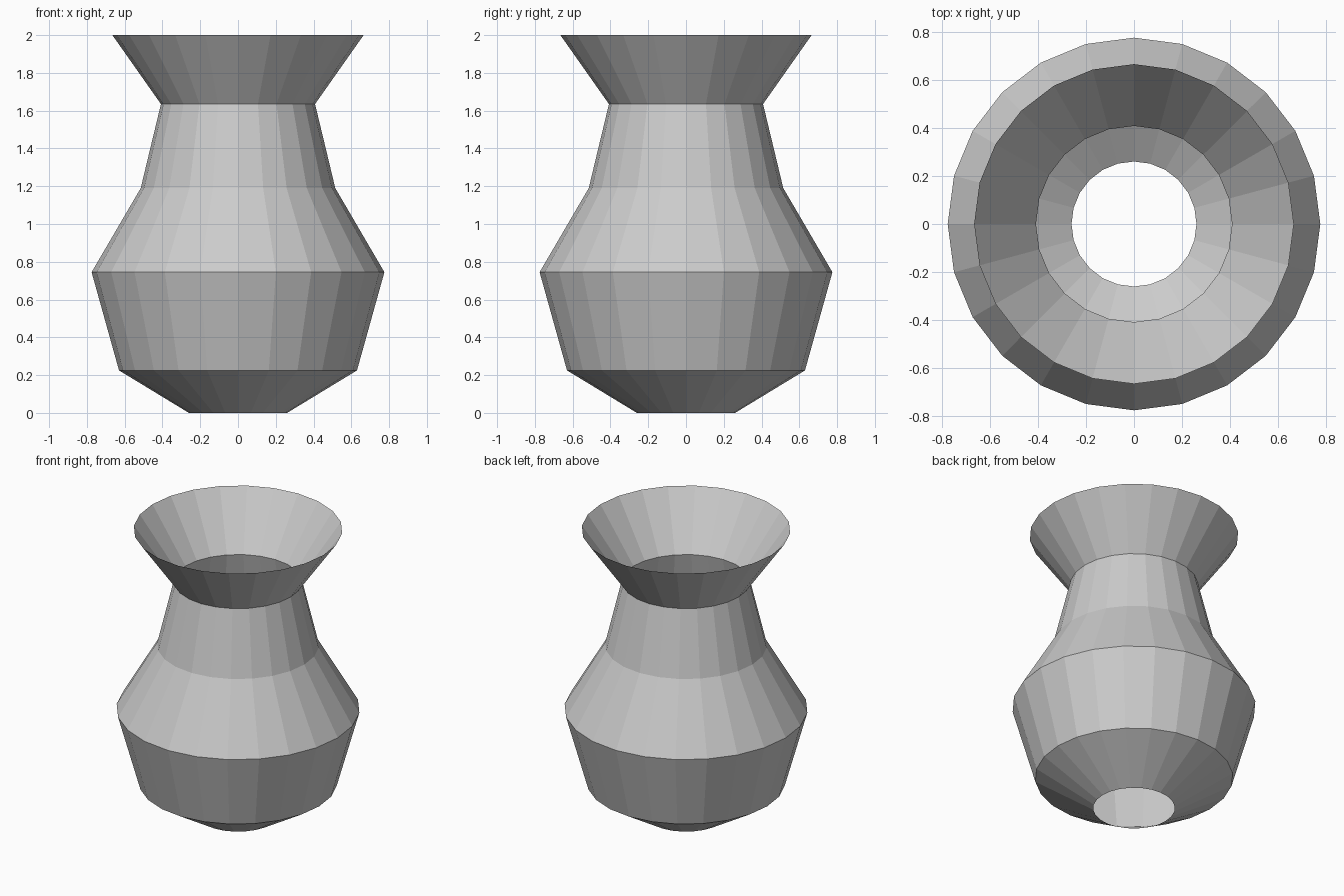
import bpy, bmesh, math

if "Cube" in bpy.data.objects:
    bpy.data.objects.remove(bpy.data.objects["Cube"])

SIDES = 24
# (radius, height) from the open foot to the flared rim
PROFILE = [(0.26, 0.0), (0.63, 0.225), (0.775, 0.745),
           (0.515, 1.19), (0.408, 1.635), (0.665, 2.0)]

# plain clay colour
clay = bpy.data.materials.new("light_grey_clay")
clay.diffuse_color = (0.6, 0.6, 0.6, 1.0)
clay.use_nodes = True
clay.node_tree.nodes["Principled BSDF"].inputs["Base Color"].default_value = clay.diffuse_color

# thin open vase: one ring per profile point, bridged with flat quads
bm = bmesh.new()
rings = [[bm.verts.new((r * math.cos(2 * math.pi * i / SIDES),
                        r * math.sin(2 * math.pi * i / SIDES), z))
          for i in range(SIDES)] for r, z in PROFILE]
for low, high in zip(rings, rings[1:]):
    for i in range(SIDES):
        j = (i + 1) % SIDES
        bm.faces.new((low[i], low[j], high[j], high[i]))

mesh = bpy.data.meshes.new("vase")
bm.to_mesh(mesh)
bm.free()
mesh.materials.append(clay)
vase = bpy.data.objects.new("vase", mesh)
bpy.context.collection.objects.link(vase)
